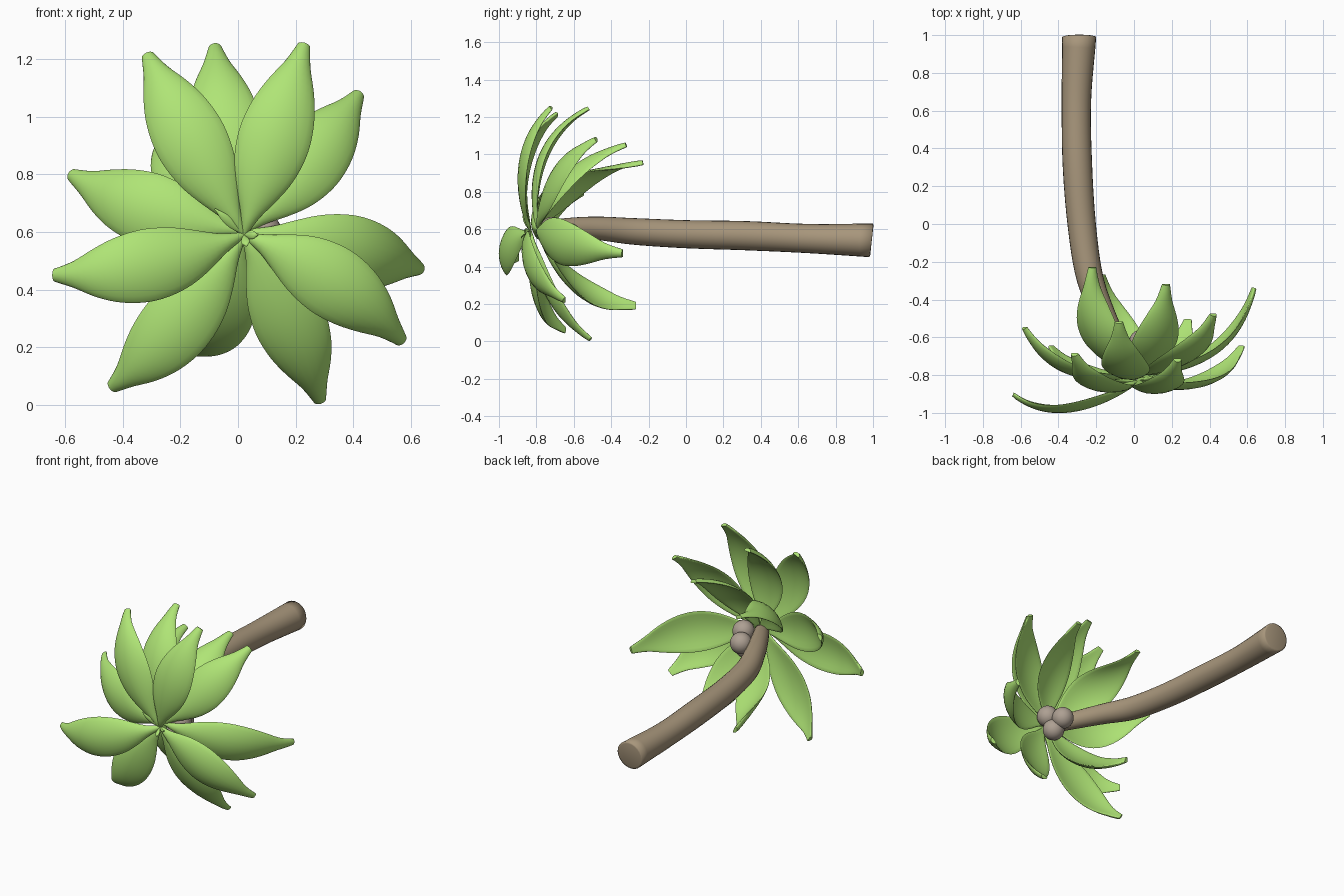
import bpy, bmesh, math
from mathutils import Vector

if "Cube" in bpy.data.objects:
    bpy.data.objects.remove(bpy.data.objects["Cube"])


def material(name, rgb):
    m = bpy.data.materials.new(name)
    m.diffuse_color = (*rgb, 1)
    m.use_nodes = True
    m.node_tree.nodes["Principled BSDF"].inputs["Base Color"].default_value = m.diffuse_color
    return m


GREEN = material("leaf_green", (0.43, 0.78, 0.18))
BARK = material("bark", (0.39, 0.305, 0.20))
NUT = material("nut_shell", (0.42, 0.35, 0.29))


def catmull(keys, t):
    """Smooth interpolation through equally spaced keys, t in 0..1."""
    n = len(keys) - 1
    i = min(int(t * n), n - 1)
    f = t * n - i
    p1, p2 = keys[i], keys[i + 1]
    p0 = keys[i - 1] if i > 0 else p1 * 2 - p2
    p3 = keys[i + 2] if i + 2 <= n else p2 * 2 - p1
    return (p1 * 2 + (p2 - p0) * f + (p0 * 2 - p1 * 5 + p2 * 4 - p3) * f ** 2
            + (p1 * 3 - p0 - p2 * 3 + p3) * f ** 3) * 0.5


def skin(name, rings, mat, angle=60):
    """Join rings of points into a closed, capped smooth mesh."""
    bm = bmesh.new()
    vs = [[bm.verts.new(p) for p in ring] for ring in rings]
    k = len(vs[0])
    for a, b in zip(vs, vs[1:]):
        for j in range(k):
            bm.faces.new((a[j], a[(j + 1) % k], b[(j + 1) % k], b[j]))
    bm.faces.new(vs[0])
    bm.faces.new(vs[-1])
    bmesh.ops.recalc_face_normals(bm, faces=bm.faces)
    me = bpy.data.meshes.new(name)
    bm.to_mesh(me)
    bm.free()
    ob = bpy.data.objects.new(name, me)
    bpy.context.collection.objects.link(ob)
    me.materials.append(mat)
    bpy.ops.object.select_all(action='DESELECT')
    ob.select_set(True)
    bpy.context.view_layer.objects.active = ob
    bpy.ops.object.shade_smooth_by_angle(angle=math.radians(angle))
    return ob


# Trunk: tapering tube, keys are x, y, z, radius
trunk_keys = [Vector(k) for k in (
    (-0.29, 0.99, 0.54, 0.09), (-0.305, 0.65, 0.55, 0.078), (-0.30, 0.32, 0.565, 0.078),
    (-0.277, 0.0, 0.573, 0.075), (-0.235, -0.28, 0.588, 0.071), (-0.16, -0.48, 0.605, 0.062),
    (-0.08, -0.64, 0.605, 0.054), (0.0, -0.78, 0.595, 0.045))]
rings = []
for i in range(43):
    t = i / 42
    c = catmull(trunk_keys, t)
    tan = (catmull(trunk_keys, min(t + .01, 1)) - catmull(trunk_keys, max(t - .01, 0))).to_3d().normalized()
    side = tan.cross(Vector((0, 0, 1))).normalized()
    up = side.cross(tan)
    rings.append([c.to_3d() + (side * math.cos(a) + up * math.sin(a)) * c.w
                  for a in (j * math.tau / 24 for j in range(24))])
for p in rings[0]:                      # slightly slanted foot
    p.y = 0.99 + (p.z - 0.54) * 0.11
# softened foot edge, smooth shaded across the cap
rings.insert(0, [p.lerp(Vector((-0.29, 0.995, 0.54)), 0.12) + Vector((0, 0.003, 0)) for p in rings[0]])
skin("trunk", rings, BARK, 180)

# Leaf half width along its length (equally spaced keys)
WIDTH = [Vector((w, 0)) for w in (.010, .034, .070, .101, .119, .126, .121, .106, .080, .046, .022)]


def leaf(name, root, mid, tip, scale=1.0, steps=30):
    """Bowed, pillow-like blade curving from root through mid to tip."""
    root, mid, tip = Vector(root), Vector(mid), Vector(tip)
    ctrl = mid * 2 - (root + tip) / 2
    out = []
    for i in range(steps + 1):
        t = i / steps
        c = root * (1 - t) ** 2 + ctrl * 2 * t * (1 - t) + tip * t * t
        c.y -= 0.2 * scale * t ** 3 * (1 - t)      # tip curls back late
        tan = ((ctrl - root) * (1 - t) + (tip - ctrl) * t).normalized()
        w = tan.cross(Vector((0, 1, 0))).normalized()
        n = w.cross(tan)
        if n.y > 0:
            n = -n
        hw = catmull(WIDTH, t).x * scale
        thick = min(0.013 * scale, hw * 0.5)
        ring = []
        for j in range(20):
            a = j * math.tau / 20
            u = math.cos(a)
            bow = hw * 0.25 * (0.4 - u * u)
            ring.append(c + w * u * hw + n * (bow + thick * math.sin(a)))
        out.append(ring)
    skin(name, out, GREEN)


# Crown: (root, mid point, tip point) of every leaf, front ones start further forward
FRONT, BACK = (0.02, -0.83, 0.59), (0.02, -0.79, 0.60)
leaves = [
    (FRONT, (-0.165, -0.85, 0.92), (-0.315, -0.69, 1.215)),
    (BACK, (-0.045, -0.76, 0.96), (-0.08, -0.52, 1.245)),
    (FRONT, (0.125, -0.86, 0.92), (0.23, -0.72, 1.25)),
    (BACK, (0.25, -0.70, 0.85), (0.42, -0.48, 1.08)),
    (BACK, (0.40, -0.67, 0.53), (0.635, -0.34, 0.47)),
    (FRONT, (0.33, -0.83, 0.425), (0.57, -0.65, 0.22)),
    (FRONT, (0.18, -0.73, 0.29), (0.285, -0.51, 0.012)),
    (BACK, (-0.075, -0.59, 0.31), (-0.165, -0.27, 0.19)),
    (FRONT, (-0.21, -0.79, 0.28), (-0.44, -0.65, 0.06)),
    (FRONT, (-0.31, -0.955, 0.485), (-0.64, -0.90, 0.45)),
    (BACK, (-0.31, -0.77, 0.68), (-0.58, -0.55, 0.80)),
    (BACK, (-0.175, -0.61, 0.82), (-0.22, -0.23, 0.955)),
    (BACK, (0.11, -0.63, 0.86), (0.17, -0.32, 1.05)),
]
for i, (root, mid, tip) in enumerate(leaves):
    leaf(f"leaf_{i + 1}", root, mid, tip)

# Small sprouts at the heart of the crown
for i, tip in enumerate(((-0.08, -0.87, 0.68), (0.07, -0.86, 0.59), (0.03, -0.88, 0.55))):
    mid = (Vector(tip) + Vector(FRONT)) / 2 + Vector((0, -0.01, 0))
    leaf(f"sprout_{i + 1}", FRONT, mid, tip, 0.12, 10)

# Coconuts tucked behind the crown
for i, c in enumerate(((0.04, -0.625, 0.567), (0.085, -0.715, 0.60), (0.055, -0.695, 0.51))):
    bpy.ops.mesh.primitive_uv_sphere_add(segments=32, ring_count=16, radius=0.066, location=c)
    ob = bpy.context.object
    ob.name = f"coconut_{i + 1}"
    ob.data.materials.append(NUT)
    bpy.ops.object.shade_smooth()
